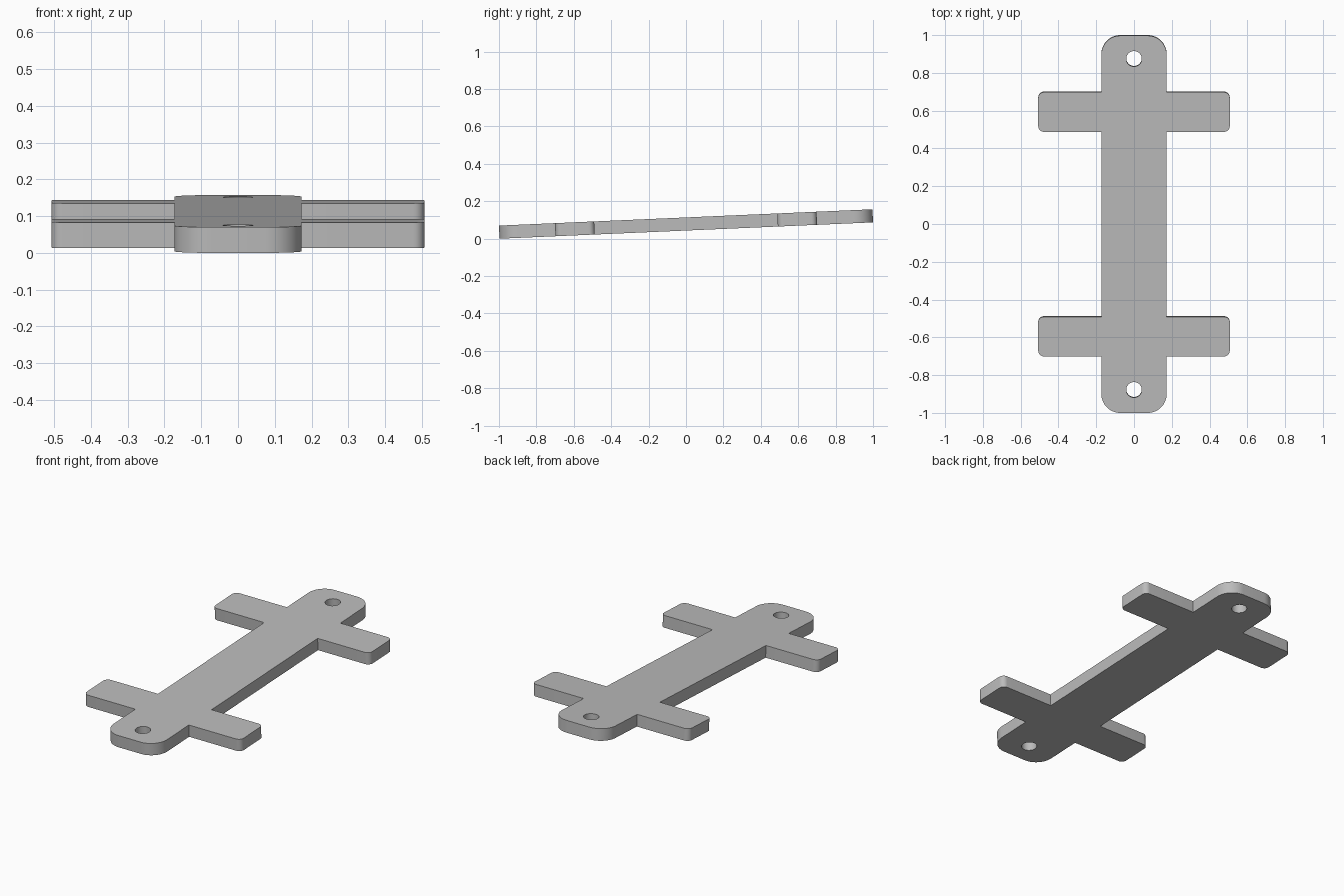
import bpy
import bmesh
import math
from mathutils import Vector, Matrix

cube = bpy.data.objects.get("Cube")
if cube:
    bpy.data.objects.remove(cube, do_unlink=True)

# Dimensions
HALF_LEN, HALF_WID, END_R = 0.9994, 0.173, 0.1
ARM_X, ARM_IN, ARM_OUT, ARM_R = 0.507, 0.49, 0.70, 0.03
HOLE_Y, HOLE_R = 0.877, 0.041
THICK, TILT = 0.07, math.radians(2.5)


def arc(cx, cy, r, start, end, steps):
    """Points along an arc, angles in degrees."""
    angles = [math.radians(start + (end - start) * i / steps) for i in range(steps + 1)]
    return [Vector((cx + r * math.cos(a), cy + r * math.sin(a), 0)) for a in angles]


def add_loop(bm, points):
    verts = [bm.verts.new(p) for p in points]
    return [bm.edges.new((v, verts[i - 1])) for i, v in enumerate(verts)]


# Quarter outline: one arm and one rounded end corner, then mirrored
quarter = [Vector((HALF_WID, ARM_IN, 0))]
quarter += arc(ARM_X - ARM_R, ARM_IN + ARM_R, ARM_R, -90, 0, 8)
quarter += arc(ARM_X - ARM_R, ARM_OUT - ARM_R, ARM_R, 0, 90, 8)
quarter += [Vector((HALF_WID, ARM_OUT, 0))]
quarter += arc(HALF_WID - END_R, HALF_LEN - END_R, END_R, 0, 90, 12)
half = quarter + [Vector((-p.x, p.y, 0)) for p in reversed(quarter)]
outline = half + [Vector((p.x, -p.y, 0)) for p in reversed(half)]

# Flat plate with two screw holes, extruded to thickness
bm = bmesh.new()
edges = add_loop(bm, outline)
for side in (1, -1):
    edges += add_loop(bm, arc(0, side * HOLE_Y, HOLE_R, 0, 360, 32)[:-1])
bmesh.ops.triangle_fill(bm, use_beauty=True, use_dissolve=False, edges=edges)
bmesh.ops.translate(bm, verts=bm.verts, vec=(0, 0, -THICK / 2))
top = bmesh.ops.extrude_face_region(bm, geom=bm.faces[:], use_keep_orig=True)
top_verts = [g for g in top["geom"] if isinstance(g, bmesh.types.BMVert)]
bmesh.ops.translate(bm, verts=top_verts, vec=(0, 0, THICK))
bmesh.ops.recalc_face_normals(bm, faces=bm.faces)

# Tilt so the back end is higher, and rest the front edge on the ground
bm.transform(Matrix.Rotation(TILT, 4, "X"))
bmesh.ops.translate(bm, verts=bm.verts, vec=(0, 0, -min(v.co.z for v in bm.verts)))

mesh = bpy.data.meshes.new("mounting_plate")
bm.to_mesh(mesh)
bm.free()
plate = bpy.data.objects.new("mounting_plate", mesh)
bpy.context.collection.objects.link(plate)

# Plain grey material
grey = bpy.data.materials.new("light_grey")
grey.use_nodes = True
colour = (0.5, 0.5, 0.5, 1)
grey.diffuse_color = colour
grey.node_tree.nodes["Principled BSDF"].inputs["Base Color"].default_value = colour
mesh.materials.append(grey)

# Smooth arcs, sharp edges
bpy.ops.object.select_all(action="DESELECT")
plate.select_set(True)
bpy.context.view_layer.objects.active = plate
bpy.ops.object.shade_smooth_by_angle(angle=math.radians(30))
